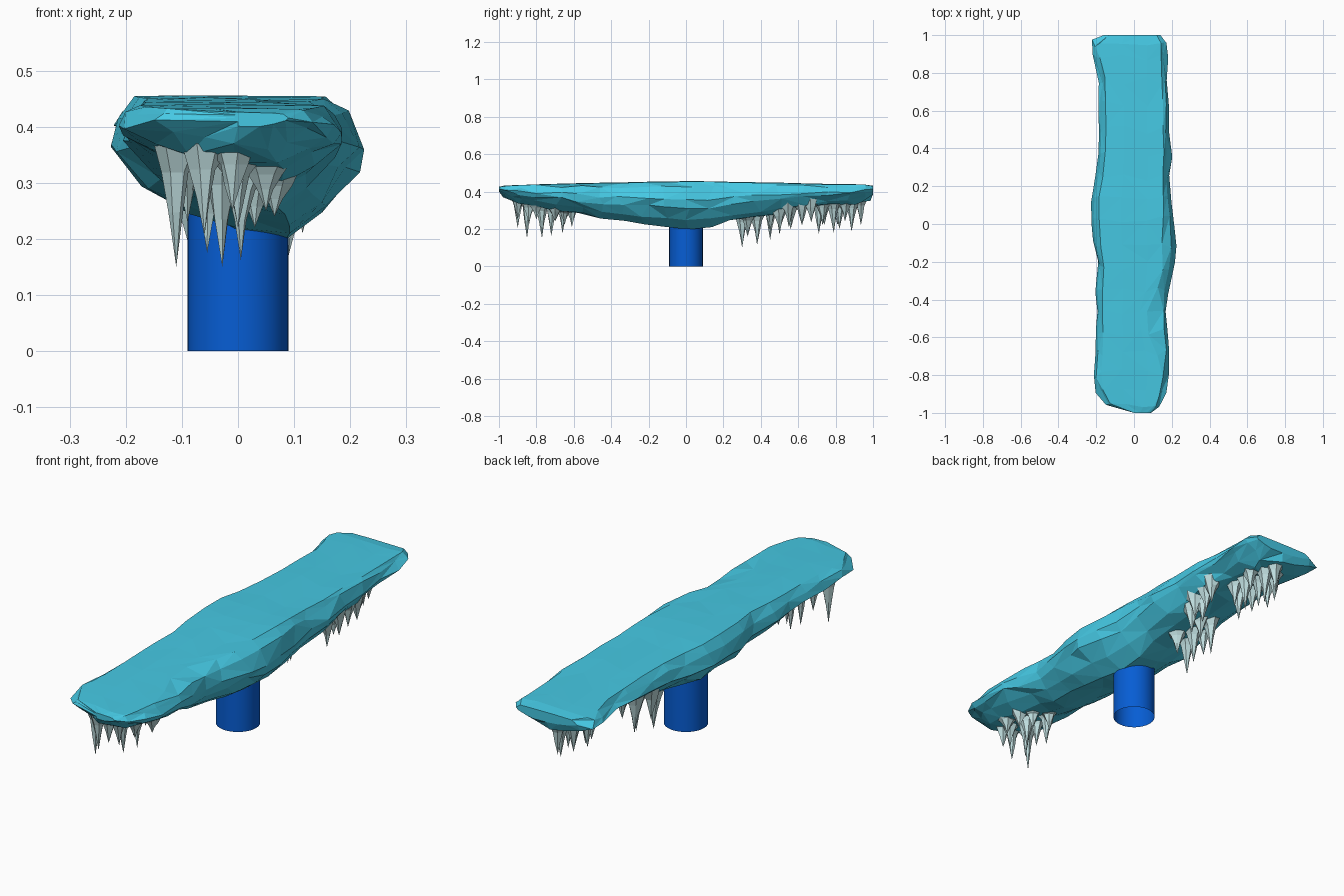
import bpy, bmesh, math, random
from mathutils import Vector
from mathutils.bvhtree import BVHTree

if "Cube" in bpy.data.objects:
    bpy.data.objects.remove(bpy.data.objects["Cube"])

random.seed(7)

def material(name, rgb):
    m = bpy.data.materials.new(name)
    m.diffuse_color = (*rgb, 1)
    m.use_nodes = True
    m.node_tree.nodes["Principled BSDF"].inputs["Base Color"].default_value = m.diffuse_color
    return m

ICE = material("teal ice", (0.06, 0.58, 0.77))
FROST = material("pale frost", (0.53, 0.74, 0.75))
BLUE = material("deep blue", (0.002, 0.11, 0.66))

def finish(bm, name, mat):
    bmesh.ops.recalc_face_normals(bm, faces=bm.faces)
    me = bpy.data.meshes.new(name)
    bm.to_mesh(me)
    me.materials.append(mat)
    ob = bpy.data.objects.new(name, me)
    bpy.context.collection.objects.link(ob)
    return ob

# Ice slab: lofted rings (y, left x, right x, right edge of top, top z, bottom z)
STATIONS = [
    (-1.0, .00, .09, .07, .425, .40), (-.955, -.15, .13, .11, .432, .365),
    (-.89, -.195, .175, .14, .435, .338), (-.79, -.21, .19, .16, .438, .328),
    (-.68, -.20, .19, .13, .44, .305), (-.57, -.20, .18, .08, .443, .28),
    (-.46, -.20, .175, .07, .445, .255), (-.35, -.20, .185, .13, .447, .248),
    (-.22, -.19, .21, .16, .45, .232), (-.10, -.21, .224, .155, .453, .207),
    (.02, -.224, .215, .16, .455, .205), (.13, -.22, .195, .16, .453, .21),
    (.25, -.20, .19, .16, .45, .24), (.38, -.185, .197, .165, .448, .26),
    (.50, -.18, .190, .16, .446, .285), (.63, -.183, .190, .16, .443, .31),
    (.76, -.185, .18, .155, .44, .328), (.88, -.215, .174, .15, .438, .335),
    (.965, -.218, .172, .15, .437, .352), (1.0, -.16, .14, .125, .43, .385)]

def ring(y, xl, xr, xt, zt, zb):
    zw = zb + .62 * (zt - zb)
    h = zw - zb
    return [(xl * .83, y, zt), (xl * .3, y, zt + .001), (xt * .45, y, zt), (xt * .96, y, zt - .001),
            (xr * .9, y, zt - .3 * (zt - zw)), (xr, y, zw), (xr * .94, y, zw - h * .3),
            (xr * .7, y, zb + h * .3), (xr * .42, y, zb), (xl * .05, y, zb + h * .05),
            (xl * .42, y, zb + h * .25), (xl * .75, y, zb + h * .58), (xl, y, zw),
            (xl * .93, y, zt - .45 * (zt - zw))]

bm = bmesh.new()
rows = []
for k, s in enumerate(STATIONS):
    row = []
    end = k in (0, len(STATIONS) - 1)
    for i, p in enumerate(ring(*s)):
        a = .0 if end else (.002 if i < 4 else .008)
        j = Vector((random.uniform(-a, a), 0 if end else random.uniform(-.025, .025),
                    random.uniform(-a, a) * (.5 if i < 4 else 1)))
        row.append(bm.verts.new(Vector(p) + j))
    rows.append(row)
n = len(rows[0])
for r0, r1 in zip(rows, rows[1:]):
    for i in range(n):
        a, b, c, d = r0[i], r0[(i + 1) % n], r1[(i + 1) % n], r1[i]
        # alternate the diagonals at random for a chipped look
        tris = ((a, b, c), (a, c, d)) if random.random() < .5 else ((a, b, d), (b, c, d))
        for t in tris:
            bm.faces.new(t)
bm.faces.new(rows[0])
bm.faces.new(rows[-1])
for v in bm.verts:
    v.co.y = max(-1, min(1, v.co.y))
tree = BVHTree.FromBMesh(bm)
finish(bm, "ice_slab", ICE)
bm.free()

# Icicles: tapered spikes whose flared roots merge against the slab underside
def icicle(bm, x, y, tip_z, radius):
    hit = tree.ray_cast(Vector((x, y, -1)), Vector((0, 0, 1)))[0]
    if hit is None:
        return
    z0 = hit.z + .01
    length = z0 - tip_z
    turn = random.uniform(0, 6.28)
    sides = 6
    rings = []
    for f, r in ((0, 1.75), (.22, 1.1), (.55, .58)):
        ring_verts = []
        for i in range(sides):
            ang = turn + 2 * math.pi * i / sides
            rr = radius * r * random.uniform(.8, 1.2)
            px, py = x + math.cos(ang) * rr, y + math.sin(ang) * rr
            pz = z0 - f * length
            if f == 0:  # root follows the slab surface
                h = tree.ray_cast(Vector((px, py, -1)), Vector((0, 0, 1)))[0]
                pz = min(h.z, z0 + .03) + .006 if h else z0
            ring_verts.append(bm.verts.new((px, py, pz)))
        rings.append(ring_verts)
    tip = bm.verts.new((x, y, tip_z))
    for r0, r1 in zip(rings, rings[1:]):
        for i in range(sides):
            bm.faces.new((r0[i], r0[(i + 1) % sides], r1[(i + 1) % sides], r1[i]))
    for i in range(sides):
        bm.faces.new((rings[-1][i], rings[-1][(i + 1) % sides], tip))

CLUSTERS = {
    "front_icicles": [(-.06, -.90, .205), (-.11, -.85, .15), (.0, -.84, .22), (-.028, -.77, .15),
                      (.05, -.80, .25), (-.09, -.77, .23), (.005, -.72, .162), (-.055, -.66, .175),
                      (.065, -.70, .24), (.03, -.65, .22), (-.03, -.61, .21), (-.01, -.90, .25)],
    "middle_icicles": [(-.05, .30, .10), (-.02, .38, .115), (.03, .33, .16), (-.06, .45, .14),
                       (-.085, .37, .18), (.0, .45, .19)],
    "side_icicles": [(.09, .50, .17), (.115, .55, .21), (.08, .56, .20), (.11, .62, .22),
                     (.12, .67, .235)],
    "back_icicles": [(.0, .71, .175), (-.05, .74, .22), (.03, .79, .18), (-.08, .81, .22),
                     (-.02, .82, .20), (.0, .885, .185), (-.06, .88, .22), (-.02, .935, .22),
                     (.05, .85, .24), (.04, .73, .22)],
}
for name, spikes in CLUSTERS.items():
    bm = bmesh.new()
    for x, y, z in spikes:
        icicle(bm, x, y, z, random.uniform(.021, .026))
    finish(bm, name, FROST)
    bm.free()

# Support post: open tube, its top buried in the slab
bpy.ops.mesh.primitive_cylinder_add(vertices=32, radius=.09, depth=.23, location=(0, 0, .115),
                                    end_fill_type='NOTHING')
post = bpy.context.object
post.name = "support_post"
post.data.materials.append(BLUE)
# stretch the left side up so the rim meets the sloping underside
for v in post.data.vertices:
    if v.co.z > 0:
        v.co.z += .05 * (.09 - v.co.x) / .18
bpy.ops.object.shade_smooth_by_angle(angle=math.radians(40))
